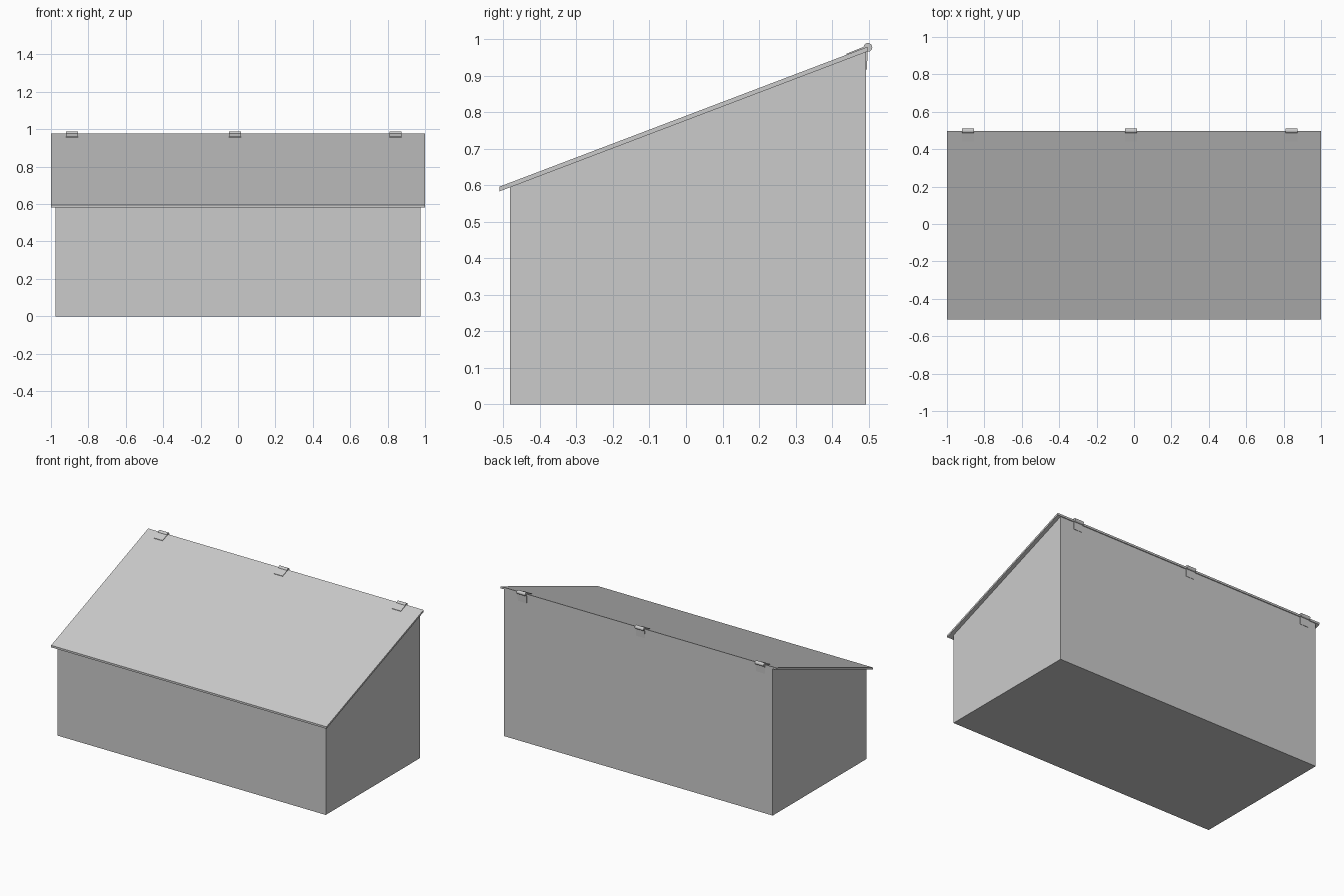
import bpy
import bmesh
from math import pi
from mathutils import Matrix, Vector

if "Cube" in bpy.data.objects:
    bpy.data.objects.remove(bpy.data.objects["Cube"], do_unlink=True)

grey = bpy.data.materials.new("light_grey")
grey.use_nodes = True
colour = (0.6, 0.6, 0.6, 1)
grey.diffuse_color = colour
grey.node_tree.nodes["Principled BSDF"].inputs["Base Color"].default_value = colour


def finish(name, bm):
    bmesh.ops.recalc_face_normals(bm, faces=bm.faces)
    mesh = bpy.data.meshes.new(name)
    bm.to_mesh(mesh)
    bm.free()
    mesh.materials.append(grey)
    obj = bpy.data.objects.new(name, mesh)
    bpy.context.collection.objects.link(obj)
    return obj


def extrude_profile(name, profile, x0, x1):
    """Sweep a (y, z) outline along x."""
    bm = bmesh.new()
    face = bm.faces.new([bm.verts.new((x0, y, z)) for y, z in profile])
    swept = bmesh.ops.extrude_face_region(bm, geom=[face])["geom"]
    verts = [v for v in swept if isinstance(v, bmesh.types.BMVert)]
    bmesh.ops.translate(bm, verts=verts, vec=Vector((x1 - x0, 0, 0)))
    return finish(name, bm)


FRONT, BACK = -0.51, 0.497
THICK = 0.013
SLOPE = 0.38


def lid_top(y):
    return 0.596 + SLOPE * (y - FRONT)


# Box body with a sloping top, closed by the underside of the lid
body_front, body_back = -0.482, 0.493
extrude_profile("box_body", [
    (body_front, 0), (body_back, 0),
    (body_back, lid_top(body_back) - THICK),
    (body_front, lid_top(body_front) - THICK)], -0.975, 0.975)

# Thin overhanging lid
extrude_profile("lid", [
    (FRONT, lid_top(FRONT) - THICK), (BACK, lid_top(BACK) - THICK),
    (BACK, lid_top(BACK)), (FRONT, lid_top(FRONT))], -1, 1)

# Hinges: a barrel, a leaf on the lid and a leaf on the back wall
pin_y, pin_z, half = 0.498, 0.977, 0.032
for side, x in (("right", -0.888), ("middle", -0.016), ("left", 0.843)):
    bm = bmesh.new()
    turn = Matrix.Translation((x, pin_y, pin_z)) @ Matrix.Rotation(pi / 2, 4, "Y")
    bmesh.ops.create_cone(bm, cap_ends=True, segments=16, radius1=0.012,
                          radius2=0.012, depth=2 * half, matrix=turn)
    barrel = finish(side + "_hinge_barrel", bm)
    bpy.ops.object.select_all(action="DESELECT")
    bpy.context.view_layer.objects.active = barrel
    barrel.select_set(True)
    bpy.ops.object.shade_smooth_by_angle()

    extrude_profile(side + "_hinge_lid_leaf", [
        (0.44, lid_top(0.44)), (pin_y, lid_top(pin_y)),
        (pin_y, lid_top(pin_y) + 0.004), (0.44, lid_top(0.44) + 0.003)],
        x - half, x + half)
    extrude_profile(side + "_hinge_back_leaf", [
        (0.49, 0.917), (0.495, 0.917), (0.498, pin_z), (0.493, pin_z)],
        x - half, x + half)
